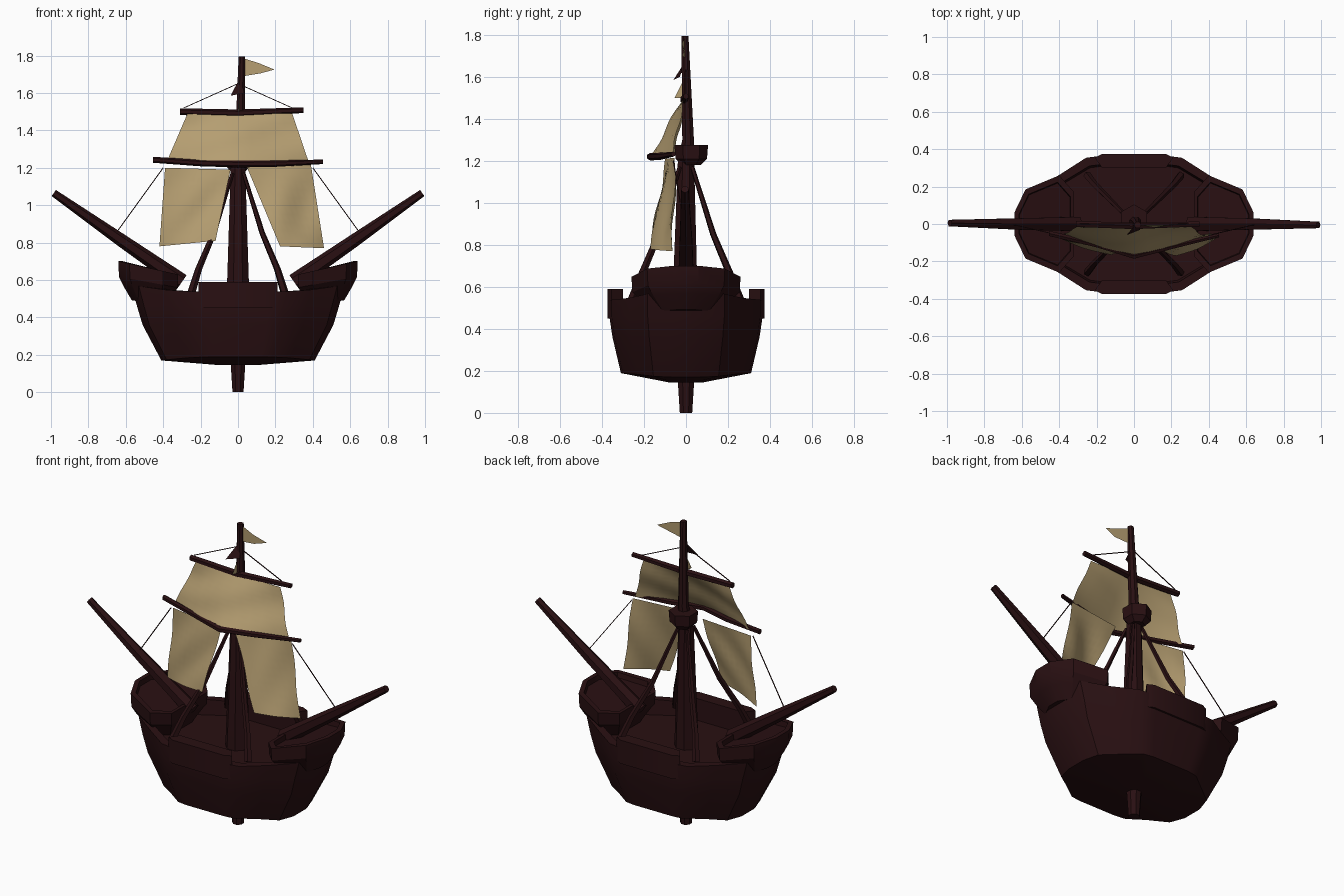
import bpy, bmesh, math
from mathutils import Vector

cube = bpy.data.objects.get("Cube")
if cube:
    bpy.data.objects.remove(cube, do_unlink=True)


def material(name, rgb):
    m = bpy.data.materials.new(name)
    m.use_nodes = True
    m.diffuse_color = (*rgb, 1)
    m.node_tree.nodes["Principled BSDF"].inputs["Base Color"].default_value = (*rgb, 1)
    return m


WOOD = material("dark wood", (0.022, 0.005, 0.006))
CLOTH = material("sail cloth", (0.46, 0.34, 0.165))


def finish(name, bm, mat, angle=35):
    bmesh.ops.recalc_face_normals(bm, faces=bm.faces)
    me = bpy.data.meshes.new(name)
    bm.to_mesh(me)
    bm.free()
    me.materials.append(mat)
    ob = bpy.data.objects.new(name, me)
    bpy.context.collection.objects.link(ob)
    bpy.ops.object.select_all(action='DESELECT')
    ob.select_set(True)
    bpy.context.view_layer.objects.active = ob
    bpy.ops.object.shade_smooth_by_angle(angle=math.radians(angle))
    return ob


def loft(name, rings, mat=WOOD, angle=35):
    """Skin closed rings of equal length and cap both ends."""
    bm = bmesh.new()
    rows = [[bm.verts.new(p) for p in ring] for ring in rings]
    n = len(rows[0])
    for a, b in zip(rows, rows[1:]):
        for i in range(n):
            j = (i + 1) % n
            bm.faces.new((a[i], a[j], b[j], b[i]))
    for row in (rows[0], rows[-1]):
        bmesh.ops.poke(bm, faces=[bm.faces.new(row)])
    return finish(name, bm, mat, angle)


def spar(name, path, radii, sides=6):
    """Round timber or rope following a path."""
    pts = [Vector(p) for p in path]
    quat = (pts[-1] - pts[0]).to_track_quat('Z', 'Y')
    rings = []
    for p, r in zip(pts, radii):
        angles = [2 * math.pi * (i + 0.5) / sides for i in range(sides)]
        rings.append([p + quat @ Vector((r * math.cos(a), r * math.sin(a), 0)) for a in angles])
    return loft(name, rings)


def sail(name, tl, tr, bl, br, bulge, ripple=0.012, n=10):
    """Cloth patch, pushed forward towards its foot."""
    tl, tr, bl, br = map(Vector, (tl, tr, bl, br))
    bm = bmesh.new()
    grid = []
    for j in range(n + 1):
        v = j / n
        row = []
        for i in range(n + 1):
            u = i / n
            p = tl.lerp(tr, u).lerp(bl.lerp(br, u), v)
            p.y -= bulge * (1 - abs(2 * u - 1) ** 1.4) * v
            p.y += ripple * math.sin(7 * u + 5 * v) * math.sin(math.pi * v)
            row.append(bm.verts.new(p))
        grid.append(row)
    for a, b in zip(grid, grid[1:]):
        for i in range(n):
            bm.faces.new((a[i], a[i + 1], b[i + 1], b[i]))
    return finish(name, bm, CLOTH, 60)


def pennant(name, points, mat):
    bm = bmesh.new()
    bm.faces.new([bm.verts.new(p) for p in points])
    return finish(name, bm, mat)


# Hull: faceted oval plan, lofted upward, then folded in to a sunken deck
quarter = [(1, 0.2), (0.93, 0.5), (0.68, 0.74), (0.45, 0.97), (0.3, 1)]
half = quarter + [(-x, y) for x, y in reversed(quarter)]
plan = half + [(x, -y) for x, y in reversed(half)]


def hull_ring(z, hx, hy, lift=0):
    return [(x * hx, y * hy, z + lift * abs(x) ** 3) for x, y in plan]


loft("hull", [
    hull_ring(0.145, 0.1, 0.08),
    hull_ring(0.19, 0.41, 0.31, -0.02),
    hull_ring(0.36, 0.51, 0.35),
    hull_ring(0.46, 0.54, 0.365),
    hull_ring(0.535, 0.57, 0.365, 0.04),
    hull_ring(0.535, 0.53, 0.32, 0.04),
    hull_ring(0.46, 0.52, 0.31),
])

# Raised castles at both ends, with tops that rise outward
side = [(0.32, 0.17), (0.40, 0.26), (0.58, 0.185), (0.64, 0.06)]
castle_plan = side + [(x, -y) for x, y in reversed(side)]


def castle_ring(s, inset, z, slope):
    return [(s * (0.46 + (x - 0.46) * inset), y * inset, z + slope * (x - 0.32))
            for x, y in castle_plan]


for s, label in ((1, "left"), (-1, "right")):
    loft(f"{label}_castle", [
        castle_ring(s, 0.6, 0.46, 0.1),
        castle_ring(s, 0.85, 0.53, 0.12),
        castle_ring(s, 0.98, 0.56, 0.18),
        castle_ring(s, 1, 0.63, 0.22),
        castle_ring(s, 0.86, 0.63, 0.22),
        castle_ring(s, 0.84, 0.60, 0.22),
    ], angle=25)
    # Long angled boom
    spar(f"{label}_boom", [(s * 0.3, 0, 0.59), (s * 0.62, 0, 0.81),
                           (s * 0.985, -0.005 * s, 1.065)], [0.044, 0.035, 0.02])
    # Thin stays to the yards and mast top
    spar(f"{label}_lower_stay", [(s * 0.66, 0, 0.84), (s * 0.4, -0.06, 1.2)], [0.003] * 2, 4)
    spar(f"{label}_upper_stay", [(s * 0.29, 0, 1.52), (0, 0, 1.65)], [0.003] * 2, 4)

# Side bulwarks amidships
for s, label in ((-1, "front"), (1, "back")):
    outline = [(-0.21, 0.355), (-0.17, 0.375), (0.17, 0.375), (0.21, 0.355), (0.17, 0.3), (-0.17, 0.3)]
    loft(f"{label}_bulwark", [[(x, s * y, z) for x, y in outline] for z in (0.45, 0.59)])
    # Shrouds from the mast down to the rail
    for t, end in ((-1, "right"), (1, "left")):
        spar(f"{label}_{end}_shroud", [(t * 0.03, s * 0.03, 1.17), (t * 0.13, s * 0.13, 0.85),
                                       (t * 0.21, s * 0.21, 0.66), (t * 0.25, s * 0.26, 0.53)],
             [0.01, 0.015, 0.018, 0.022], 5)

# Mast, keel post and lookout
spar("mast", [(0, -0.005, 0.44), (0, 0, 1.2), (0.01, 0.01, 1.3), (0.02, -0.005, 1.795)],
     [0.068, 0.042, 0.03, 0.018], 8)
spar("keel_post", [(0, 0, 0), (0, 0, 0.18)], [0.032, 0.044], 8)
spar("lookout", [(0, 0.025, 1.18), (0, 0.025, 1.21), (0, 0.025, 1.275)], [0.045, 0.075, 0.08])

# Yards: upper one straight, lower one bent forward in the middle
spar("upper_yard", [(-0.31, 0, 1.50), (0, -0.01, 1.492), (0.35, 0, 1.508)], [0.018, 0.02, 0.015])
spar("lower_yard", [(-0.455, -0.05, 1.243), (-0.2, -0.11, 1.225), (0, -0.17, 1.22),
                    (0.2, -0.12, 1.222), (0.455, -0.06, 1.232)], [0.016, 0.017, 0.018, 0.017, 0.012])

# Sails
sail("upper_sail", (-0.27, -0.015, 1.49), (0.29, -0.015, 1.49),
     (-0.38, -0.05, 1.235), (0.38, -0.06, 1.225), 0.11)
sail("lower_right_sail", (-0.39, -0.055, 1.20), (-0.04, -0.10, 1.19),
     (-0.42, -0.065, 0.78), (-0.12, -0.165, 0.81), 0.015)
sail("lower_left_sail", (0.045, -0.10, 1.21), (0.39, -0.055, 1.215),
     (0.225, -0.17, 0.78), (0.46, -0.065, 0.77), 0.015)

# Flag and small pennant
pennant("flag", [(0.03, -0.005, 1.785), (0.11, -0.02, 1.76), (0.195, -0.005, 1.725),
                 (0.12, -0.02, 1.705), (0.03, -0.005, 1.69)], CLOTH)
pennant("mast_pennant", [(0.01, 0, 1.68), (0.035, -0.03, 1.6), (-0.04, -0.06, 1.585)], WOOD)
pennant("yard_pennant", [(0.01, -0.005, 1.6), (0, -0.055, 1.5), (0.01, -0.005, 1.5)], CLOTH)
